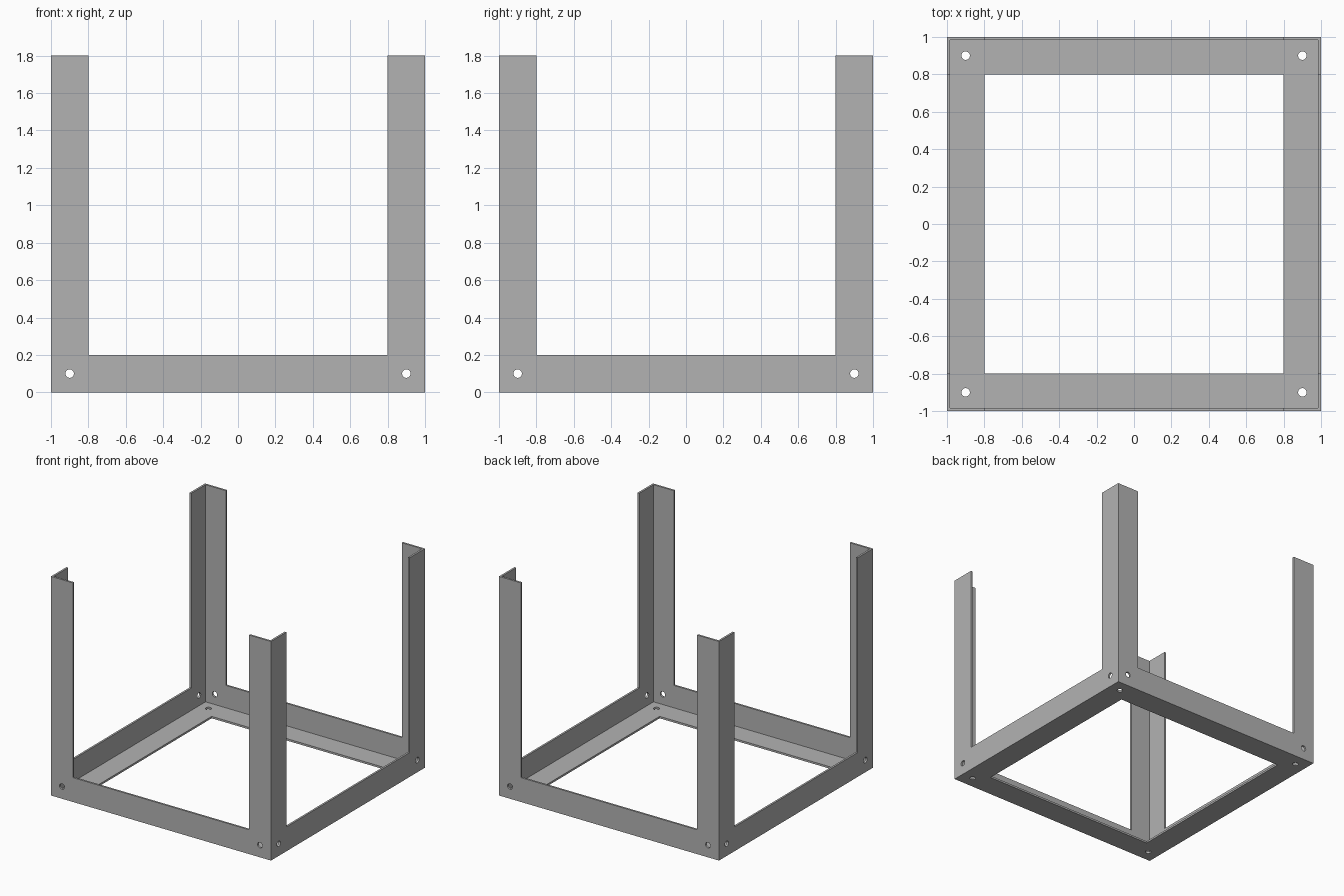
import bpy
from math import pi

if "Cube" in bpy.data.objects:
    bpy.data.objects.remove(bpy.data.objects["Cube"])

T = 0.016       # sheet thickness
W = 0.2         # width of rails and legs
H = 1.8         # total height
HOLE = 0.0225   # bolt hole radius

steel = bpy.data.materials.new("grey steel")
steel.diffuse_color = (0.45, 0.45, 0.45, 1)
steel.use_nodes = True
steel.node_tree.nodes["Principled BSDF"].inputs["Base Color"].default_value = steel.diffuse_color


def box(name, lo, hi):
    """Axis-aligned box between two corners."""
    bpy.ops.mesh.primitive_cube_add(size=1, location=[(a + b) / 2 for a, b in zip(lo, hi)])
    ob = bpy.context.object
    ob.name = name
    ob.scale = [b - a for a, b in zip(lo, hi)]
    bpy.ops.object.transform_apply(location=True, rotation=True, scale=True)
    return ob


def cut(target, cutter):
    """Subtract a cutter and remove it."""
    bpy.context.view_layer.objects.active = target
    mod = target.modifiers.new("cut", 'BOOLEAN')
    mod.operation = 'DIFFERENCE'
    mod.solver = 'EXACT'
    mod.object = cutter
    bpy.ops.object.modifier_apply(modifier=mod.name)
    bpy.data.objects.remove(cutter)


# Outer block, hollowed into an open tray
frame = box("angle_frame", (-1, -1, 0), (1, 1, H))
i, w = 1 - T, 1 - W
cut(frame, box("hollow", (-i, -i, T), (i, i, 3)))

# Openings between the legs and through the floor
cut(frame, box("front_opening", (-w, -2, W), (w, 2, 3)))
cut(frame, box("side_opening", (-2, -w, W), (2, w, 3)))
cut(frame, box("floor_opening", (-w, -w, -1), (w, w, 0.1)))

# Bolt holes through each wall and the floor at every corner
for s in (-1, 1):
    c = 0.9 * s
    drills = [((c, 0, 0.1), (pi / 2, 0, 0), 3),
              ((0, c, 0.1), (0, pi / 2, 0), 3),
              ((c, -0.9, 0), (0, 0, 0), 0.1),
              ((c, 0.9, 0), (0, 0, 0), 0.1)]
    for loc, rot, depth in drills:
        bpy.ops.mesh.primitive_cylinder_add(vertices=32, radius=HOLE, depth=depth,
                                            location=loc, rotation=rot)
        cut(frame, bpy.context.object)

frame.data.materials.clear()
frame.data.materials.append(steel)
for p in frame.data.polygons:
    p.material_index = 0
bpy.ops.object.select_all(action='DESELECT')
frame.select_set(True)
bpy.context.view_layer.objects.active = frame
bpy.ops.object.shade_smooth_by_angle()
